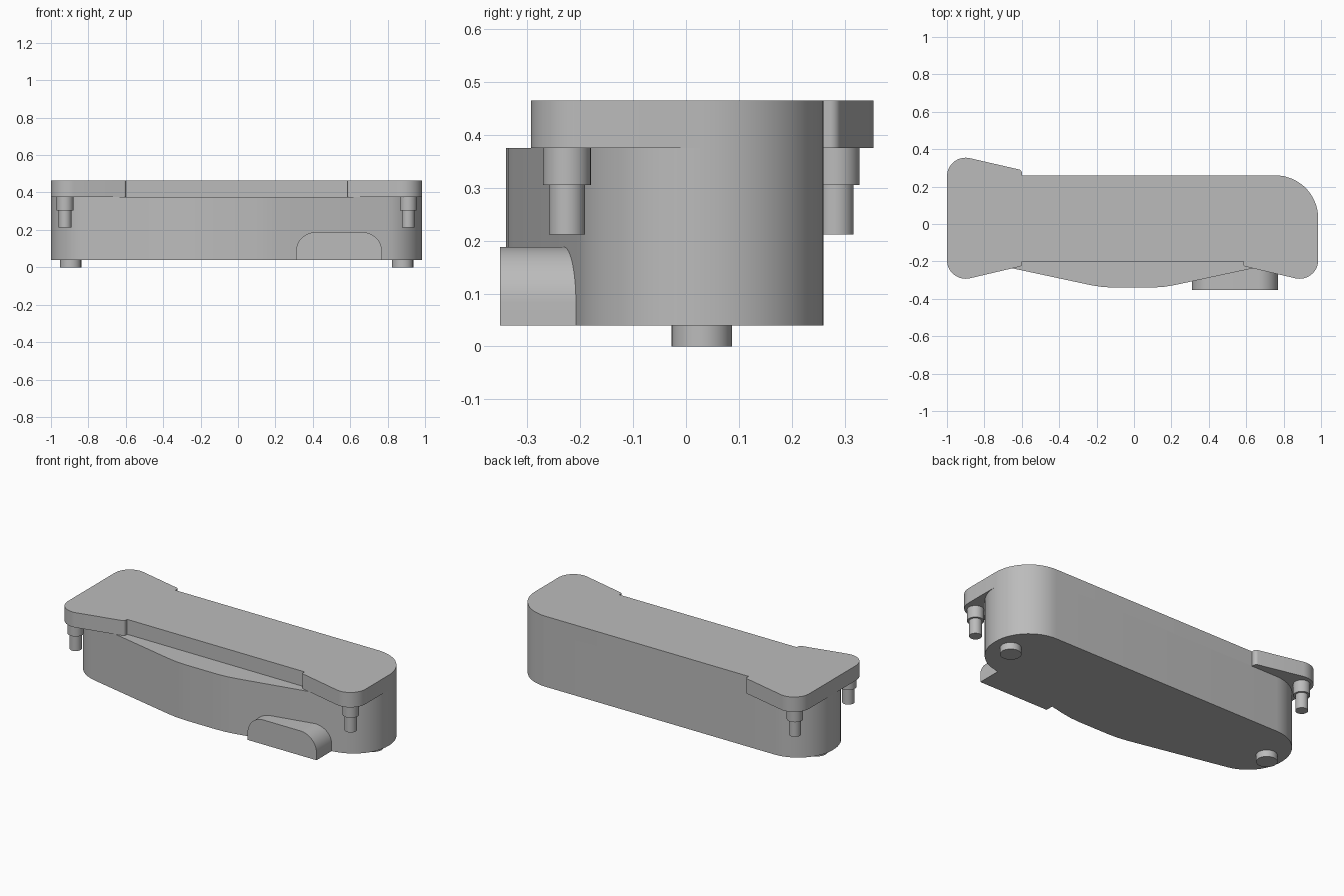
import bpy, bmesh, math
from mathutils import Vector

cube = bpy.data.objects.get("Cube")
if cube:
    bpy.data.objects.remove(cube, do_unlink=True)

grey = bpy.data.materials.new("plain grey")
grey.use_nodes = True
colour = (0.5, 0.5, 0.5, 1)
grey.diffuse_color = colour
next(n for n in grey.node_tree.nodes
     if n.type == 'BSDF_PRINCIPLED').inputs["Base Color"].default_value = colour

CX = -0.0075              # centre line of the casing
BASE, DECK, TOP = 0.04, 0.375, 0.465


def rounded(corners):
    """Closed outline from (x, y, radius) corners, each replaced by an arc."""
    points = []
    for i, (x, y, r) in enumerate(corners):
        p = Vector((x, y))
        a = (Vector(corners[i - 1][:2]) - p).normalized()
        b = (Vector(corners[(i + 1) % len(corners)][:2]) - p).normalized()
        if r == 0:
            points.append(p)
            continue
        half = a.angle(b) / 2
        centre = p + (a + b).normalized() * r / math.sin(half)
        start = p + a * r / math.tan(half) - centre
        end = p + b * r / math.tan(half) - centre
        sweep = math.pi - 2 * half
        steps = max(2, round(sweep / math.radians(6)))
        for k in range(steps + 1):
            t = k / steps
            arc = (start * math.sin((1 - t) * sweep) + end * math.sin(t * sweep)) / math.sin(sweep)
            points.append(centre + arc)
    return points


def finish(obj, name):
    obj.name = name
    obj.data.materials.clear()
    obj.data.materials.append(grey)
    bpy.ops.object.select_all(action='DESELECT')
    obj.select_set(True)
    bpy.context.view_layer.objects.active = obj
    bpy.ops.object.shade_smooth_by_angle(angle=math.radians(30))
    return obj


def prism(name, outline, low, high):
    bm = bmesh.new()
    face = bm.faces.new([bm.verts.new((p.x, p.y, low)) for p in outline])
    top = bmesh.ops.extrude_face_region(bm, geom=[face])["geom"]
    bmesh.ops.translate(bm, vec=(0, 0, high - low),
                        verts=[v for v in top if isinstance(v, bmesh.types.BMVert)])
    bmesh.ops.recalc_face_normals(bm, faces=bm.faces)
    mesh = bpy.data.meshes.new(name)
    bm.to_mesh(mesh)
    bm.free()
    obj = bpy.data.objects.new(name, mesh)
    obj.location.x = CX
    bpy.context.collection.objects.link(obj)
    return finish(obj, name)


def cylinder(name, x, y, radius, low, high):
    bpy.ops.mesh.primitive_cylinder_add(vertices=48, radius=radius, depth=high - low,
                                        location=(x + CX, y, (low + high) / 2))
    return finish(bpy.context.object, name)


# Casing with round ends and a bowed front
END = 0.9925
prism("casing", rounded([
    (END, 0.26, 0.23), (-END, 0.26, 0.23), (-END, -0.162, 0.23),
    (-0.1625, -0.34, 0.6), (0.1625, -0.34, 0.6), (END, -0.162, 0.23)]), BASE, DECK)

# Cover plate with three flared mounting ears
prism("cover_plate", rounded([
    (END, 0.26, 0.23), (-0.592, 0.26, 0), (-0.592, 0.288, 0.02), (-END, 0.38, 0.1),
    (-END, -0.319, 0.1), (-0.592, -0.225, 0.012), (-0.592, -0.2, 0),
    (0.592, -0.2, 0), (0.592, -0.225, 0.012), (END, -0.319, 0.1)]), DECK, TOP)

# Stepped pins hanging from the ears
for name, x, y in (("front_left", 0.9175, -0.225),
                   ("front_right", -0.9175, -0.225),
                   ("back_right", -0.9175, 0.283)):
    cylinder(name + "_pin_collar", x, y, 0.045, 0.305, DECK)
    cylinder(name + "_pin_tip", x, y, 0.034, 0.212, 0.305)

# Round feet
for name, x in (("left_foot", 0.8875), ("right_foot", -0.8875)):
    cylinder(name, x, 0.03, 0.057, 0, BASE)

# Arched boss on the front, extruded forwards
boss = prism("front_boss", rounded([
    (0.3175, BASE, 0), (0.7775, BASE, 0), (0.7775, 0.188, 0.105), (0.3175, 0.188, 0.105)]),
    0.15, 0.352)
boss.rotation_euler.x = math.pi / 2
